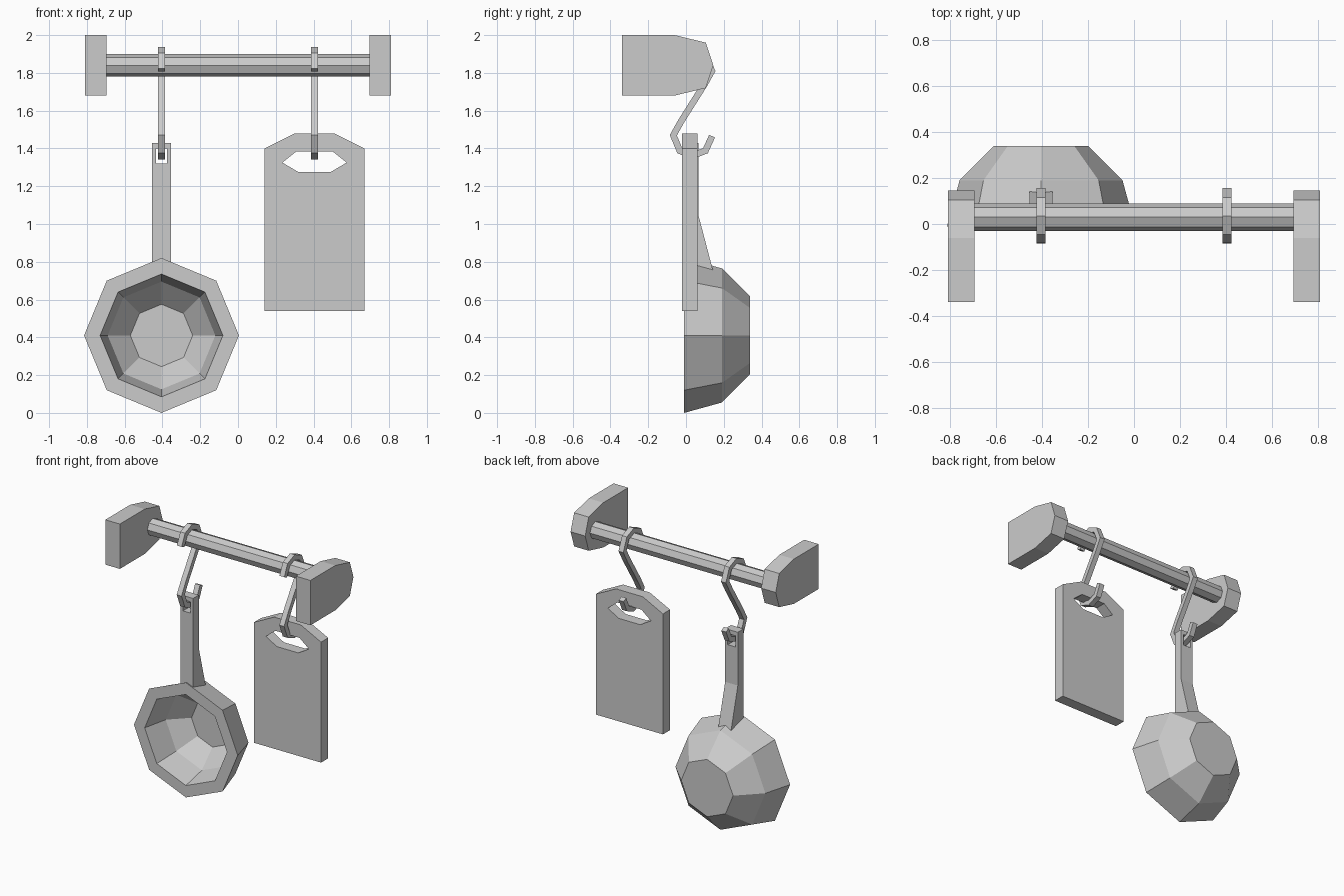
import bpy, bmesh, math
from mathutils import Vector

if "Cube" in bpy.data.objects:
    bpy.data.objects.remove(bpy.data.objects["Cube"])


def finish(name, bm):
    bmesh.ops.recalc_face_normals(bm, faces=bm.faces)
    me = bpy.data.meshes.new(name)
    bm.to_mesh(me)
    bm.free()
    ob = bpy.data.objects.new(name, me)
    bpy.context.collection.objects.link(ob)
    return ob


def skin(name, rings, cap=True, closed=False):
    """Join rings of points with quads; optionally cap the ends or close the loop."""
    bm = bmesh.new()
    vs = [[bm.verts.new(p) for p in r] for r in rings]
    pairs = list(zip(vs, vs[1:])) + ([(vs[-1], vs[0])] if closed else [])
    n = len(vs[0])
    for a, b in pairs:
        for i in range(n):
            j = (i + 1) % n
            bm.faces.new((a[i], a[j], b[j], b[i]))
    if cap:
        bm.faces.new(vs[0])
        bm.faces.new(vs[-1])
    return finish(name, bm)


def prism_x(name, yz, x0, x1):
    return skin(name, [[(x, y, z) for y, z in yz] for x in (x0, x1)])


def prism_y(name, xz, y0, y1):
    return skin(name, [[(x, y, z) for x, z in xz] for y in (y0, y1)])


def cut(ob, cutter):
    m = ob.modifiers.new("hole", 'BOOLEAN')
    m.operation, m.solver, m.object = 'DIFFERENCE', 'EXACT', cutter
    bpy.context.view_layer.objects.active = ob
    bpy.ops.object.modifier_apply(modifier=m.name)
    bpy.data.objects.remove(cutter)


def octagon(r, cx, cz):
    return [(cx + r * math.cos(i * math.pi / 4), cz + r * math.sin(i * math.pi / 4))
            for i in range(8)]


HX = 0.405  # hook positions left and right

# end brackets
bracket = [(-.34, 1.68), (-.34, 2), (-.06, 2), (.105, 1.96),
           (.145, 1.84), (.105, 1.72), (-.06, 1.68)]
prism_x("bracket_left", bracket, -.81, -.695)
prism_x("bracket_right", bracket, .695, .81)

# octagonal rail
prism_x("rail", octagon(.06, .03, 1.84), -.7, .7)

# S-hooks: the lower half of the path is turned half a circle for the upper half
lower = [(-.025, 1.545), (-.067, 1.47), (-.033, 1.388), (.035, 1.361),
         (.103, 1.388), (.138, 1.465)]
upper = [(.07 - y, 3.28 - z) for y, z in reversed(lower)]
path = [Vector(p) for p in upper + lower]


def hook(name, x, half_w=.019, half_t=.017):
    rings = []
    for i, p in enumerate(path):
        d0 = (p - path[i - 1]).normalized() if i else None
        d1 = (path[i + 1] - p).normalized() if i < len(path) - 1 else d0
        d0 = d0 or d1
        t = (d0 + d1).normalized()
        off = Vector((-t.y, t.x)) * half_t / t.dot(d0)
        a, b = p + off, p - off
        rings.append([(x - half_w, *a), (x + half_w, *a), (x + half_w, *b), (x - half_w, *b)])
    return skin(name, rings)


hook("hook_left", -HX)
hook("hook_right", HX)

# cutting board with grip hole
board = prism_y("cutting_board", [(.14, .54), (.67, .54), (.67, 1.4), (.51, 1.48),
                                  (.3, 1.48), (.14, 1.4)], -.02, .06)
cut(board, prism_y("board_hole", [(.235, 1.325), (.32, 1.275), (.49, 1.275), (.575, 1.325),
                                  (.5, 1.385), (.31, 1.385)], -.2, .2))

# pan handle, flared backwards at the base, with hanging hole
handle = prism_x("pan_handle", [(0, 1.43), (.065, 1.43), (.065, 1.05), (.145, .745), (0, .78)],
                 -HX - .05, -HX + .05)
cut(handle, prism_y("handle_hole", [(-HX - .03, 1.32), (-HX + .03, 1.32),
                                    (-HX + .03, 1.4), (-HX - .03, 1.4)], -.2, .2))

# thick-walled octagonal pan: inner floor, inner wall, rim, outer wall, base
pan = [(.165, .29), (.285, .17), (.325, -.01), (.41, -.01), (.355, .19), (.205, .34)]
skin("pan", [[(x, y, z) for x, z in octagon(r, -HX, .41)] for r, y in pan])
